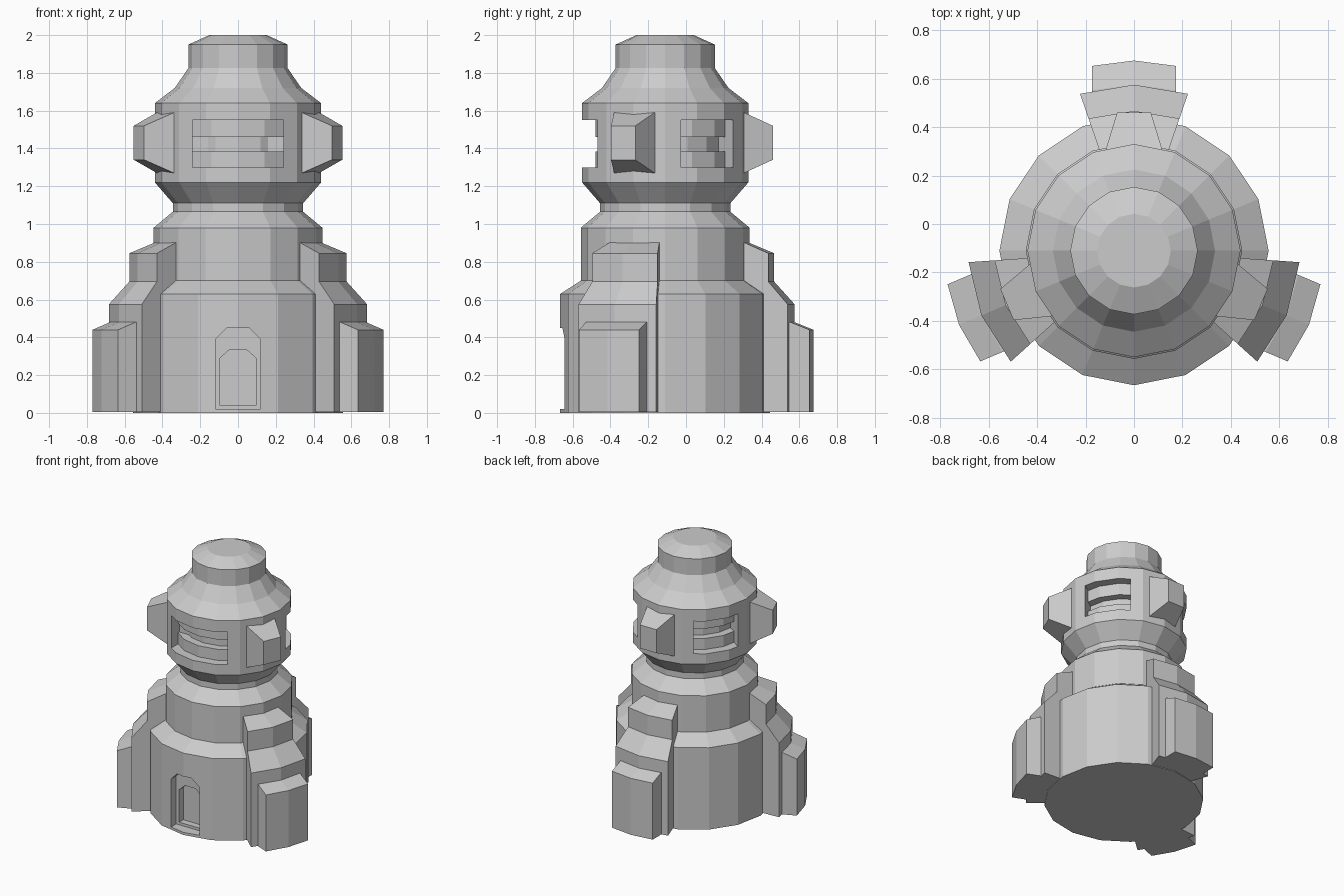
import bpy, bmesh
from math import sin, cos, pi, radians
from mathutils import Matrix

if "Cube" in bpy.data.objects:
    bpy.data.objects.remove(bpy.data.objects["Cube"])

CENTRE_Y = -0.11
SIDES = 16


def finish(name, bm, angle=0.0):
    """Turn a bmesh into an object, rotated about the tower axis."""
    bmesh.ops.recalc_face_normals(bm, faces=bm.faces[:])
    bm.transform(Matrix.Translation((0, CENTRE_Y, 0)) @ Matrix.Rotation(radians(angle), 4, 'Z'))
    me = bpy.data.meshes.new(name)
    bm.to_mesh(me)
    bm.free()
    ob = bpy.data.objects.new(name, me)
    bpy.context.collection.objects.link(ob)
    return ob


def loft(name, rings, angle=0.0):
    """Skin closed rings of points and cap both ends."""
    bm = bmesh.new()
    rows = [[bm.verts.new(p) for p in ring] for ring in rings]
    n = len(rows[0])
    for a, b in zip(rows, rows[1:]):
        for i in range(n):
            j = (i + 1) % n
            bm.faces.new((a[i], a[j], b[j], b[i]))
    bm.faces.new(rows[0][::-1])
    bm.faces.new(rows[-1])
    return finish(name, bm, angle)


def lathe(name, profile):
    return loft(name, [[(r * cos(2 * pi * i / SIDES), r * sin(2 * pi * i / SIDES), z)
                        for i in range(SIDES)] for r, z in profile])


def buttress(name, profile, angle, spread=None, width=None):
    """Three-column block with a ridge on its centre line; radial or parallel sides."""
    rings = []
    for side in (-1, 0, 1):
        ring = []
        for r, z in profile:
            if width:
                ring.append((r - 0.022 * abs(side), width * side, z))
            else:
                a = radians(spread) * side
                ring.append((r * cos(a), r * sin(a), z))
        rings.append(ring)
    return loft(name, rings, angle)


def prism(name, outline, r0, r1, angle):
    """Extrude a (sideways, z) outline along the radial direction."""
    return loft(name, [[(r, t, z) for t, z in outline] for r in (r0, r1)], angle)


def rect(w, z0, z1):
    return [(-w, z0), (w, z0), (w, z1), (-w, z1)]


def arch(w, z0, z1, z2, top):
    return [(-w, z0), (w, z0), (w, z1), (top, z2), (-top, z2), (-w, z1)]


def cut(target, cutter):
    mod = target.modifiers.new("cut", 'BOOLEAN')
    mod.operation = 'DIFFERENCE'
    mod.solver = 'EXACT'
    mod.object = cutter
    cutter.hide_render = True
    bpy.context.view_layer.objects.active = target
    bpy.ops.object.modifier_apply(modifier=mod.name)
    bpy.data.objects.remove(cutter)


# Main tower body
tower = lathe("tower_body", [
    (0.556, 0), (0.556, 0.63), (0.447, 0.70), (0.447, 0.98), (0.345, 1.065),
    (0.345, 1.11), (0.44, 1.22), (0.44, 1.64), (0.335, 1.72), (0.263, 1.825),
    (0.263, 1.95), (0.152, 2.0)])

# Stepped doorway
cut(tower, prism("door_cutter", arch(0.12, 0.02, 0.39, 0.45, 0.06), 0.47, 0.7, -90))
cut(tower, prism("inner_door_cutter", arch(0.095, 0.04, 0.29, 0.335, 0.045), 0.42, 0.6, -90))

# Three lookout windows, the front one wider
for ang, w in ((-90, 0.24), (33.75, 0.165), (146.25, 0.165)):
    cut(tower, prism("window_cutter", rect(w, 1.30, 1.55), 0.26, 0.6, ang))

# Drums inside the lookout leave a horizontal slot in each window
lathe("upper_window_drum", [(0.37, 1.46), (0.37, 1.60)])
lathe("lower_window_drum", [(0.37, 1.25), (0.37, 1.385)])
lathe("window_core", [(0.31, 1.28), (0.31, 1.58)])

# Three stepped buttresses and the fins above them
for label, ang in (("back", 90), ("right", -23), ("left", 203)):
    buttress(label + "_buttress", [
        (0.36, 0.005), (0.685, 0.005), (0.685, 0.575), (0.577, 0.695),
        (0.577, 0.845), (0.41, 0.915), (0.36, 0.915)], ang, spread=19)
    buttress(label + "_buttress_foot", [
        (0.5, 0.005), (0.785, 0.005), (0.785, 0.44), (0.685, 0.48), (0.5, 0.48)],
        ang, width=0.173)
    loft(label + "_fin", [
        [(r, t, z) for t, z in rect(w, z0, z1)]
        for r, w, z0, z1 in ((0.40, 0.122, 1.262, 1.598), (0.57, 0.07, 1.34, 1.52))], ang)
